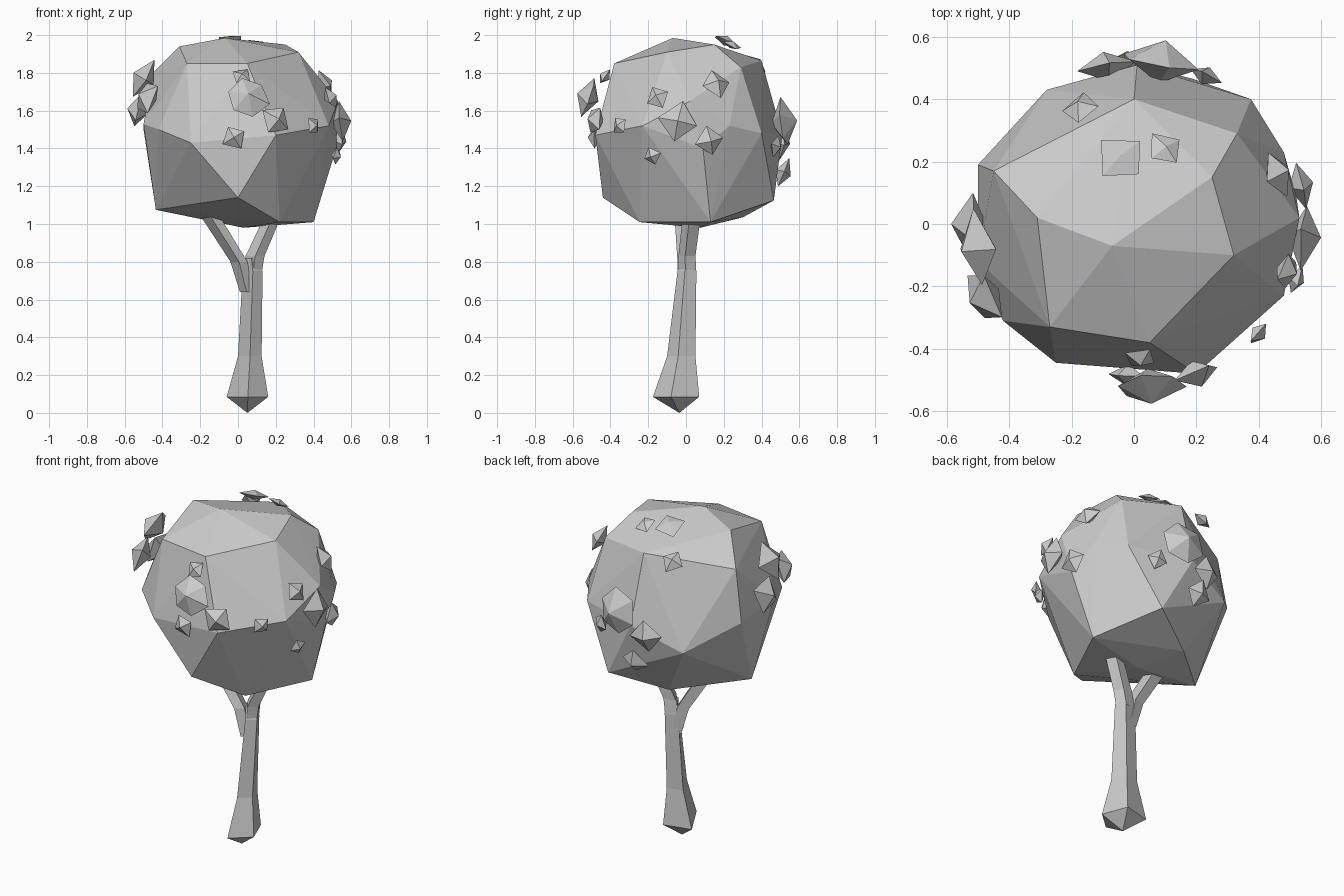
import bpy, bmesh, math, random
from mathutils import Vector

random.seed(4)
CENTRE = Vector((0, 0, 1.48))


def finish(name, bm):
    bmesh.ops.recalc_face_normals(bm, faces=bm.faces)
    mesh = bpy.data.meshes.new(name)
    bm.to_mesh(mesh)
    bm.free()
    obj = bpy.data.objects.new(name, mesh)
    bpy.context.collection.objects.link(obj)
    return obj


def hull(name, points):
    bm = bmesh.new()
    for p in points:
        bm.verts.new(p)
    bmesh.ops.convex_hull(bm, input=bm.verts)
    loose = [v for v in bm.verts if not v.link_faces]
    bmesh.ops.delete(bm, geom=loose, context='VERTS')
    return finish(name, bm)


# Skewed four-sided cross-section, as fractions of each section's bounds
SECTION = ((.51, 0), (1, .39), (.74, 1), (0, .84))


def loft(name, sections, tip=None):
    """Four-sided tube through sections (x0, x1, y0, y1, z), optional bottom tip."""
    bm = bmesh.new()
    rings = [[bm.verts.new((x0 + u * (x1 - x0), y0 + v * (y1 - y0), z)) for u, v in SECTION]
             for x0, x1, y0, y1, z in sections]
    for a, b in zip(rings, rings[1:]):
        for i in range(4):
            j = (i + 1) % 4
            bm.faces.new((a[i], a[j], b[j], b[i]))
    bm.faces.new(rings[-1])
    if tip:
        t = bm.verts.new(tip)
        for i in range(4):
            bm.faces.new((t, rings[0][(i + 1) % 4], rings[0][i]))
    else:
        bm.faces.new(rings[0][::-1])
    return finish(name, bm)


# Trunk with pointed foot
loft("trunk", [(-.06, .16, -.175, .07, .085), (0, .125, -.1, .05, .3),
               (.025, .13, -.045, .055, .75), (.04, .1, -.03, .035, .82)],
     tip=(.05, -.035, 0))

# Forked branches running up into the crown
loft("left_branch", [(.01, .08, -.04, .045, .64), (-.04, .05, -.045, .045, .8),
                     (-.19, -.09, -.06, .03, 1.03), (-.23, -.14, -.05, .03, 1.12)])
loft("right_branch", [(.03, .125, -.04, .055, .74), (.04, .14, -.04, .05, .83),
                      (.13, .22, -.02, .075, 1.02), (.18, .26, -.01, .07, 1.12)])

# Faceted crown: top cap, middle belt, underside
crown_points = [
    (-.07, -.07, 1.985), (-.31, .02, 1.94), (.25, .15, 1.95), (.32, -.10, 1.91),
    (-.27, -.33, 1.85), (.05, -.38, 1.85), (0, .40, 1.865), (.33, .29, 1.83),
    (-.45, .17, 1.80),
    (-.50, .19, 1.50), (-.50, -.12, 1.53), (-.42, -.31, 1.50), (-.25, -.445, 1.43),
    (.20, -.48, 1.47), (.48, -.23, 1.52), (.53, .02, 1.65), (.52, .09, 1.40),
    (.48, .23, 1.52), (.375, .40, 1.48), (.01, .51, 1.47), (-.28, .43, 1.35),
    (0, -.44, 1.14), (-.435, 0, 1.075), (.22, -.245, 1.01), (.40, .13, 1.01),
    (.03, .075, .98), (.19, .465, 1.125), (-.10, .30, 1.035)]
hull("crown", crown_points)

# Leaf clumps: (x, y, z, radius), flattened bipyramids facing outward
clumps = [
    # front
    (.05, -.52, 1.67, .12), (.20, -.48, 1.55, .09), (-.02, -.485, 1.46, .07),
    (.02, -.43, 1.78, .058), (.40, -.35, 1.52, .053),
    # right
    (.49, -.15, 1.67, .072), (.545, -.04, 1.54, .11), (.535, .125, 1.44, .08),
    (.52, -.18, 1.36, .053), (.46, .16, 1.74, .088),
    # left
    (-.50, -.08, 1.77, .125), (-.48, -.23, 1.67, .11), (-.53, 0, 1.60, .115),
    # back
    (.09, .52, 1.54, .14), (-.09, .505, 1.43, .095), (-.02, .515, 1.27, .085),
    (.23, .475, 1.41, .06),
    # top
    (-.04, .21, 1.97, .09), (.10, .24, 1.95, .068), (-.17, .37, 1.85, .068)]
for n, (x, y, z, r) in enumerate(clumps):
    pos = Vector((x, y, z))
    out = (pos - CENTRE).normalized()
    rot = out.to_track_quat('Z', 'Y')
    sides = 6 if r in (.12, .14) else 4
    depth = (.3 if z > 1.9 else .5) * r
    turn = random.uniform(0, math.pi)
    pts = [pos + out * depth, pos - out * depth]
    for i in range(sides):
        a = turn + math.tau * i / sides
        k = r * random.uniform(.85, 1.05)
        pts.append(pos + rot @ Vector((k * math.cos(a), k * math.sin(a), 0)))
    hull(f"leaf_clump_{n + 1:02d}", pts)
